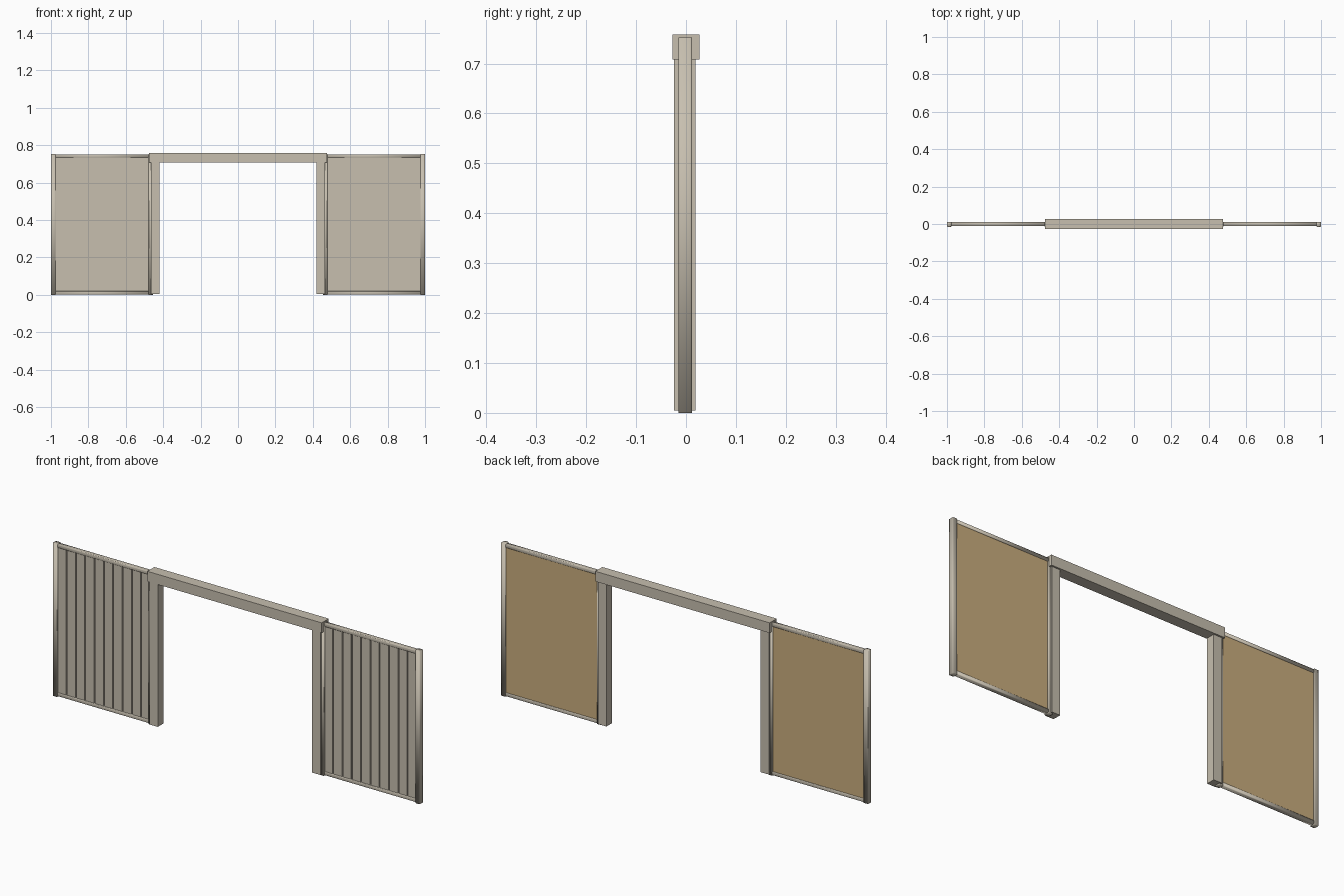
import bpy, bmesh

if "Cube" in bpy.data.objects:
    bpy.data.objects.remove(bpy.data.objects["Cube"])

def mat(name, col):
    m = bpy.data.materials.new(name)
    m.diffuse_color = (*col, 1)
    m.use_nodes = True
    m.node_tree.nodes["Principled BSDF"].inputs["Base Color"].default_value = m.diffuse_color
    return m

WOOD = mat("pale_grey_paint", (0.57, 0.52, 0.43))
BACK = mat("tan_board", (0.59, 0.42, 0.21))


def finish(name, bm, material, smooth=False):
    bmesh.ops.recalc_face_normals(bm, faces=bm.faces)
    me = bpy.data.meshes.new(name)
    bm.to_mesh(me)
    bm.free()
    me.materials.append(material)
    for p in me.polygons:
        p.use_smooth = smooth
    ob = bpy.data.objects.new(name, me)
    bpy.context.collection.objects.link(ob)
    return ob


def box(name, x, y, z, material=WOOD, axis=None, bevel=0.003):
    """Box from (min, max) ranges; edges along axis are rounded off."""
    bm = bmesh.new()
    bmesh.ops.create_cube(bm, size=1)
    for v in bm.verts:
        v.co = [r[0] if c < 0 else r[1] for c, r in zip(v.co, (x, y, z))]
    if axis is not None:
        edges = [e for e in bm.edges
                 if abs((e.verts[0].co - e.verts[1].co).normalized()[axis]) > 0.9]
        bmesh.ops.bevel(bm, geom=edges, offset=bevel, segments=2, profile=0.5,
                        affect='EDGES')
    return finish(name, bm, material, axis is not None)


def planks(name, x0, x1, z0, z1, count):
    """Vertical boards: a grooved plan profile extruded upward."""
    front, groove, back, g = -0.007, -0.002, 0.004, 0.003
    pitch = (x1 - x0) / count
    pts = [(x0, back)]
    for i in range(count):
        a, b = x0 + i * pitch, x0 + (i + 1) * pitch
        pts += [(a, groove), (a + g, groove), (a + g, front),
                (b - g, front), (b - g, groove)]
    pts += [(x1, groove), (x1, back)]
    bm = bmesh.new()
    f = bm.faces.new([bm.verts.new((px, py, z0)) for px, py in pts])
    top = bmesh.ops.extrude_face_region(bm, geom=[f])["geom"]
    for v in top:
        if isinstance(v, bmesh.types.BMVert):
            v.co.z = z1
    return finish(name, bm, WOOD)


# doorway frame
box("lintel", (-0.475, 0.475), (-0.0275, 0.0275), (0.708, 0.758))
for side, s in (("left", -1), ("right", 1)):
    def rx(a, b):
        return tuple(sorted((s * a, s * b)))
    box(side + "_jamb", rx(0.42, 0.465), (-0.024, 0.019), (0.005, 0.709))
    # wall section beside the doorway: posts, rails, boards and backing
    box(side + "_outer_post", rx(0.975, 1.0), (-0.015, 0.012), (0, 0.752), axis=2)
    box(side + "_inner_post", rx(0.455, 0.478), (-0.015, 0.012), (0, 0.752), axis=2)
    box(side + "_top_rail", rx(0.47, 0.98), (-0.011, 0.011), (0.733, 0.75), axis=0)
    box(side + "_bottom_rail", rx(0.47, 0.98), (-0.011, 0.011), (0.002, 0.019), axis=0)
    planks(side + "_boards", *rx(0.472, 0.98), 0.012, 0.74, 10)
    box(side + "_back_board", rx(0.472, 0.98), (0.004, 0.007), (0.012, 0.74), BACK)
